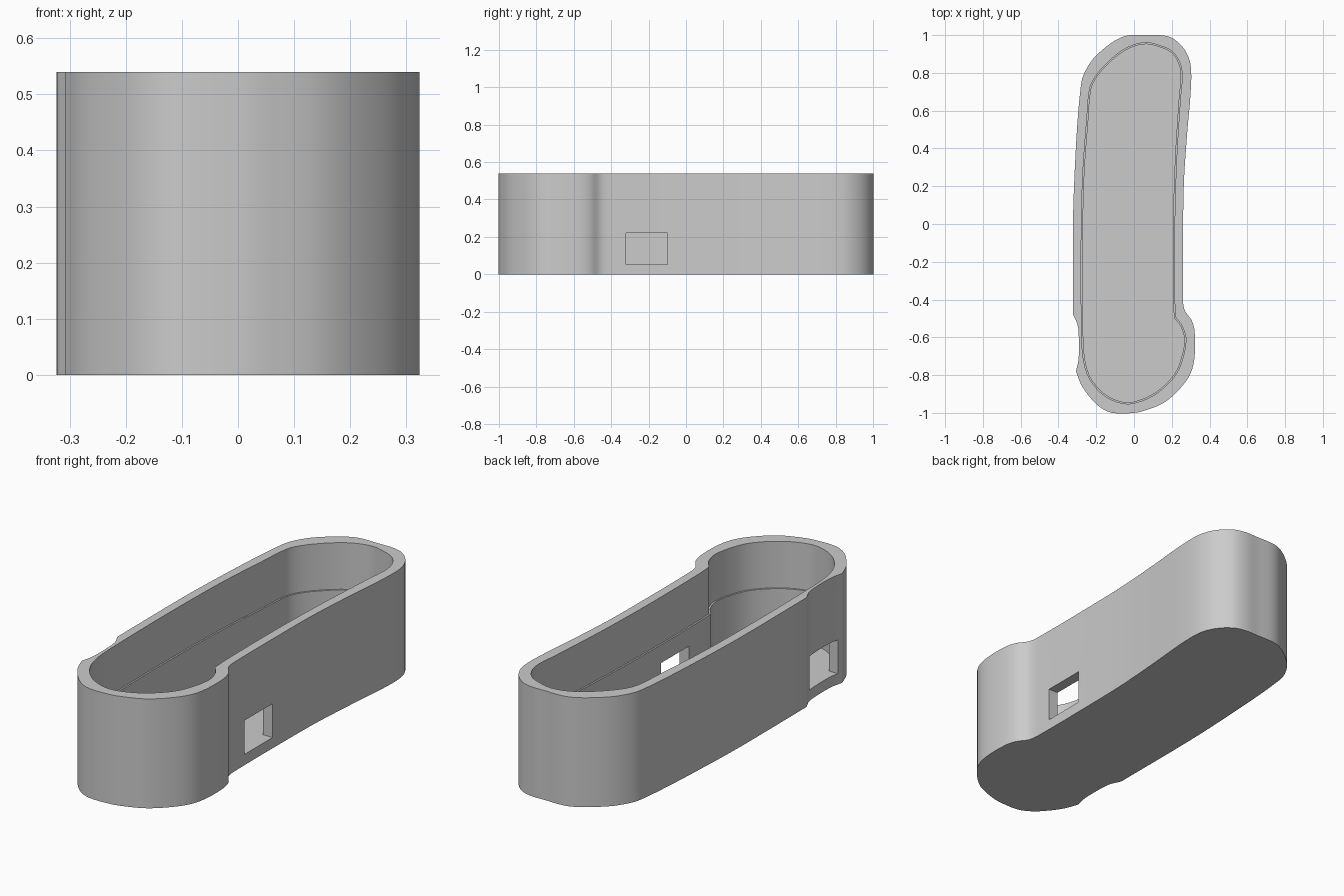
import bpy
import bmesh
from mathutils import Vector
from mathutils.geometry import interpolate_bezier

default = bpy.data.objects.get("Cube")
if default:
    bpy.data.objects.remove(default, do_unlink=True)

HEIGHT, LEDGE, FLOOR = 0.54, 0.31, 0.053

grey = bpy.data.materials.new("plain grey")
grey.use_nodes = True
grey.diffuse_color = (0.6, 0.6, 0.6, 1)
grey.node_tree.nodes["Principled BSDF"].inputs["Base Color"].default_value = grey.diffuse_color

# Plan profiles, clockwise from the back; a third entry marks a sharp corner
OUTER = [(.07, 1), (.145, 1), (.21, .98), (.27, .92), (.3, .84), (.3, .7), (.283, .5),
         (.265, .24), (.26, 0), (.26, -.41), (.27, -.46), (.305, -.51), (.321, -.57),
         (.321, -.7), (.3, -.79), (.245, -.87), (.16, -.945), (.065, -.985), (0, -1),
         (-.115, -1), (-.18, -.97), (-.235, -.915), (-.28, -.85), (-.307, -.78, 1),
         (-.293, -.71), (-.293, -.58), (-.3, -.53), (-.323, -.48, 1), (-.323, 0),
         (-.317, .21), (-.3, .53), (-.28, .74), (-.265, .795), (-.22, .87),
         (-.145, .94), (-.075, .985), (-.02, 1)]
INNER = [(.065, .96), (.135, .945), (.2, .915), (.24, .86), (.255, .79), (.245, .66),
         (.225, .34), (.215, 0), (.215, -.4), (.22, -.495, 1), (.255, -.54), (.275, -.62),
         (.245, -.75), (.2, -.825), (.115, -.9), (.03, -.94), (-.04, -.952), (-.12, -.93),
         (-.19, -.88), (-.245, -.8), (-.27, -.7), (-.277, -.58), (-.28, -.18),
         (-.272, .24), (-.25, .55), (-.235, .715), (-.205, .78), (-.145, .85),
         (-.075, .91), (-.01, .945)]


def smooth_loop(profile, steps=4):
    """Closed curve through the profile points, with sharp marked corners."""
    pts = [Vector((p[0], p[1], 0)) for p in profile]
    n = len(pts)
    result = []

    def tangent(i, toward):
        if len(profile[i % n]) == 3:
            return (pts[toward % n] - pts[i % n]).normalized()
        direction = (pts[(i + 1) % n] - pts[i - 1]).normalized()
        return direction if toward > i else -direction

    for i in range(n):
        a, b = pts[i], pts[(i + 1) % n]
        reach = (b - a).length / 3
        end = tangent((i + 1) % n, (i + 1) % n - 1)
        curve = interpolate_bezier(a, a + tangent(i, i + 1) * reach,
                                   b + end * reach, b, steps + 1)
        result.extend(curve[:-1])
    return result


def inset(loop, distance):
    """Move a clockwise loop inwards."""
    moved = []
    for i, p in enumerate(loop):
        along = (loop[(i + 1) % len(loop)] - loop[i - 1]).normalized()
        moved.append(p + Vector((along.y, -along.x, 0)) * distance)
    return moved


def prism(name, loop, bottom, top):
    """Upright solid with the loop as its plan."""
    bm = bmesh.new()
    base = bm.faces.new([bm.verts.new((p.x, p.y, bottom)) for p in loop])
    lifted = bmesh.ops.extrude_face_region(bm, geom=[base])["geom"]
    verts = [v for v in lifted if isinstance(v, bmesh.types.BMVert)]
    bmesh.ops.translate(bm, verts=verts, vec=(0, 0, top - bottom))
    bmesh.ops.recalc_face_normals(bm, faces=bm.faces)
    mesh = bpy.data.meshes.new(name)
    bm.to_mesh(mesh)
    bm.free()
    mesh.materials.append(grey)
    obj = bpy.data.objects.new(name, mesh)
    bpy.context.collection.objects.link(obj)
    return obj


def window(name, x0, x1, y0, y1):
    corners = [(x0, y0), (x0, y1), (x1, y1), (x1, y0)]
    return prism(name, [Vector((x, y, 0)) for x, y in corners], FLOOR, 0.22)


# Solid body and the volumes taken out of it
body = prism("open_case", smooth_loop(OUTER), 0, HEIGHT)
cavity = smooth_loop(INNER)
cutters = [
    prism("upper_cavity", cavity, LEDGE, HEIGHT + 0.1),
    prism("lower_cavity", inset(cavity, 0.008), FLOOR, HEIGHT + 0.05),
    window("left_window", 0.1, 0.5, -0.32, -0.10),
    window("right_window", -0.5, -0.1, -0.755, -0.54),
]
for cutter in cutters:
    cutter.hide_render = True
    cut = body.modifiers.new(cutter.name, 'BOOLEAN')
    cut.operation = 'DIFFERENCE'
    cut.solver = 'EXACT'
    cut.object = cutter

# Bake the cuts, then drop the cutters
bpy.context.view_layer.update()
evaluated = body.evaluated_get(bpy.context.evaluated_depsgraph_get())
finished = bpy.data.meshes.new_from_object(evaluated)
body.modifiers.clear()
body.data = finished
for cutter in cutters:
    bpy.data.objects.remove(cutter, do_unlink=True)

# Rounded walls with crisp rims and corners
bpy.ops.object.select_all(action='DESELECT')
body.select_set(True)
bpy.context.view_layer.objects.active = body
bpy.ops.object.shade_smooth_by_angle(angle=0.52)
